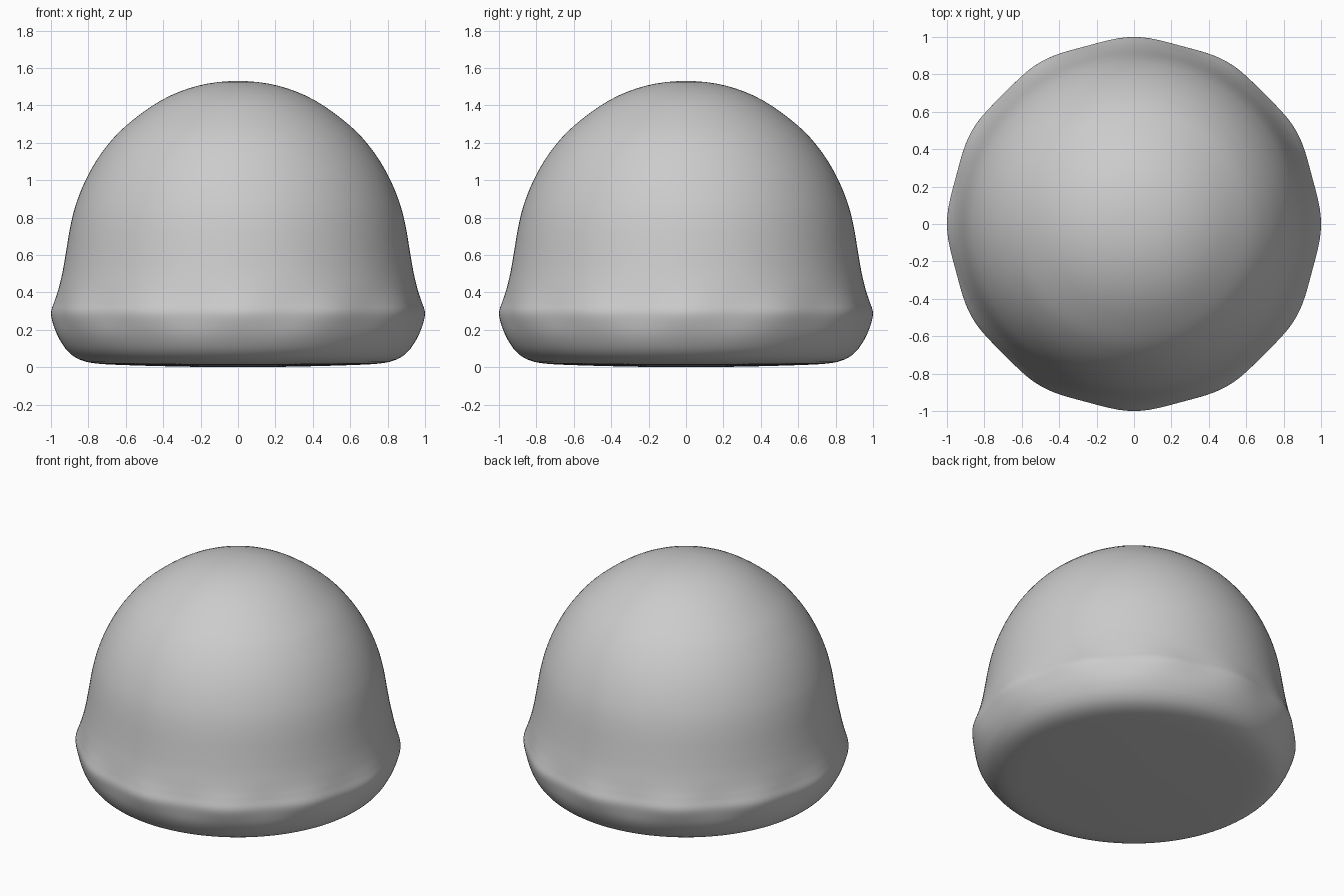
import bpy, bmesh, math

if "Cube" in bpy.data.objects:
    bpy.data.objects.remove(bpy.data.objects["Cube"])

# Half profile (radius, height) from the underside centre up to the crown
profile = [(0, 0.0), (0.3, 0.003), (0.6, 0.011), (0.76, 0.02), (0.85, 0.042), (0.91, 0.085),
           (0.955, 0.15), (0.985, 0.22), (1.0, 0.29), (0.982, 0.35), (0.962, 0.41),
           (0.94, 0.5), (0.922, 0.6), (0.895, 0.76), (0.86, 0.89), (0.80, 1.03),
           (0.715, 1.165), (0.60, 1.29), (0.41, 1.427), (0.21, 1.506), (0, 1.53)]


def smooth(points, steps):
    """Catmull-Rom curve, mirrored at the axis so both poles are flat."""
    mirror = lambda p: (-p[0], p[1])
    pts = [mirror(points[1])] + points + [mirror(points[-2])]
    out = []
    for i in range(1, len(pts) - 2):
        a, b, c, d = pts[i - 1:i + 3]
        for s in range(steps):
            t = s / steps
            out.append(tuple(0.5 * (2 * b[k] + (c[k] - a[k]) * t
                                    + (2 * a[k] - 5 * b[k] + 4 * c[k] - d[k]) * t * t
                                    + (3 * b[k] - a[k] - 3 * c[k] + d[k]) * t ** 3)
                             for k in (0, 1)))
    return out[1:]


# Domed body with a gently scalloped rim
SEG = 144
bm = bmesh.new()
rings = []
for r, z in smooth(profile, 4):
    ripple = 0.0075 * math.exp(-((z - 0.29) / 0.1) ** 2)
    ring = []
    for i in range(SEG):
        a = math.tau * i / SEG
        rr = r * (1 + ripple * (math.cos(12 * a) - 1))
        ring.append(bm.verts.new((rr * math.cos(a), rr * math.sin(a), max(z, 0))))
    rings.append(ring)
for lo, hi in zip(rings, rings[1:]):
    for i in range(SEG):
        j = (i + 1) % SEG
        bm.faces.new((lo[i], lo[j], hi[j], hi[i]))

# Close the underside and crown
bottom = bm.verts.new((0, 0, 0))
top = bm.verts.new((0, 0, profile[-1][1]))
for i in range(SEG):
    j = (i + 1) % SEG
    bm.faces.new((bottom, rings[0][j], rings[0][i]))
    bm.faces.new((top, rings[-1][i], rings[-1][j]))
bmesh.ops.recalc_face_normals(bm, faces=bm.faces)

mesh = bpy.data.meshes.new("dome_body")
bm.to_mesh(mesh)
bm.free()
mesh.shade_smooth()
dome = bpy.data.objects.new("dome_body", mesh)
bpy.context.collection.objects.link(dome)
